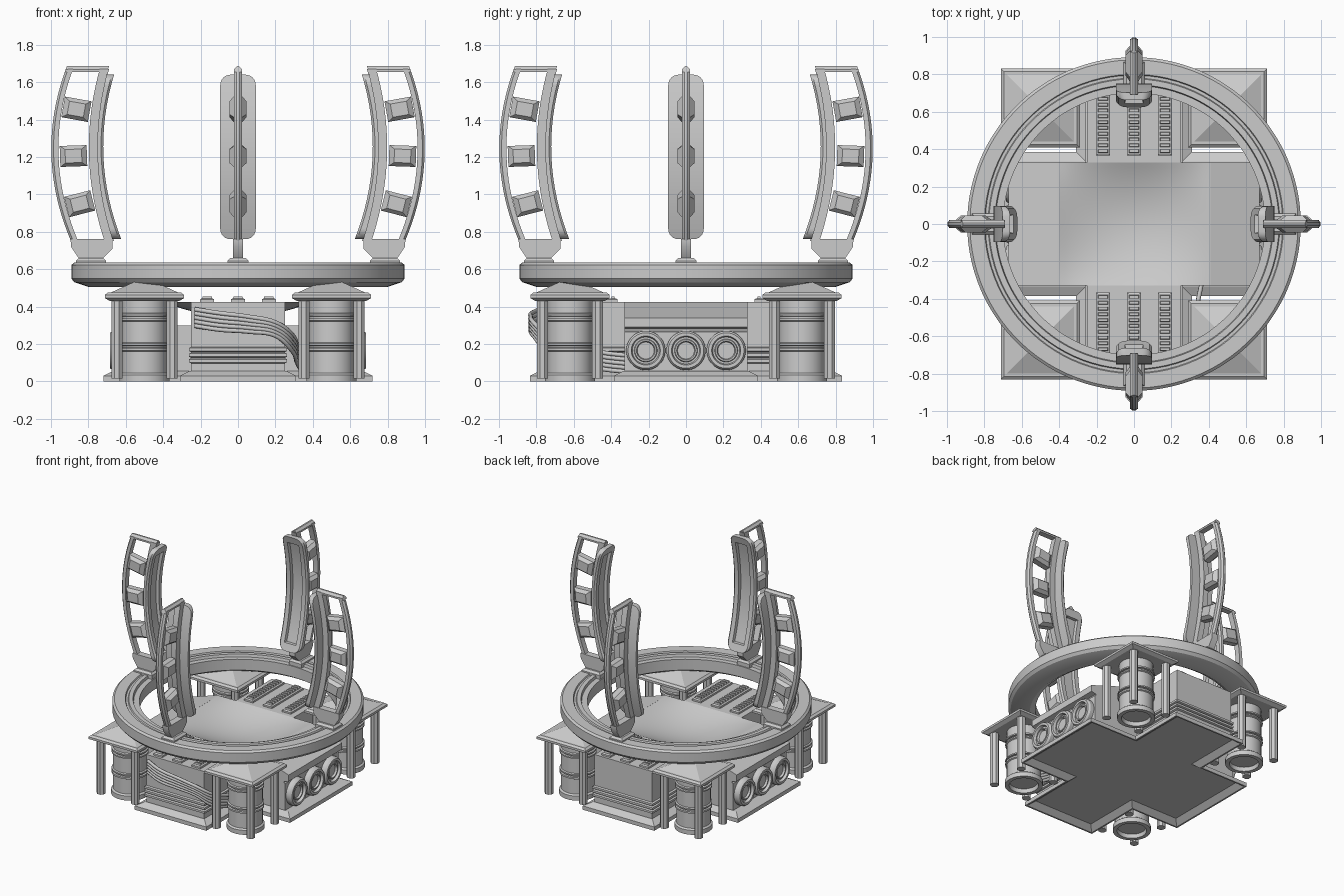
import bpy, bmesh, math
from mathutils import Matrix, Vector

if "Cube" in bpy.data.objects:
    bpy.data.objects.remove(bpy.data.objects["Cube"])


def build(name, parts, mat=Matrix(), angle=32):
    """One mesh object from lofts; each part is (rings, loop) with equal-length rings."""
    bm = bmesh.new()
    for rings, loop in parts:
        vs = [[bm.verts.new(mat @ Vector(p)) for p in r] for r in rings]
        n, m = len(rings[0]), len(rings)
        for i in range(m if loop else m - 1):
            a, b = vs[i], vs[(i + 1) % m]
            for j in range(n):
                k = (j + 1) % n
                bm.faces.new((a[j], a[k], b[k], b[j]))
        if not loop:
            bm.faces.new(vs[0])
            bm.faces.new(vs[-1])
    bmesh.ops.recalc_face_normals(bm, faces=bm.faces)
    return finish(name, bm, angle)


def finish(name, bm, angle):
    me = bpy.data.meshes.new(name)
    bm.to_mesh(me)
    bm.free()
    me.shade_smooth()
    me.set_sharp_from_angle(angle=math.radians(angle))
    ob = bpy.data.objects.new(name, me)
    bpy.context.collection.objects.link(ob)
    return ob


def rect(x, y, z, cx=0, cy=0):
    return [(cx - x, cy - y, z), (cx + x, cy - y, z), (cx + x, cy + y, z), (cx - x, cy + y, z)]


def box(x, y, z0, z1, cx=0, cy=0):
    return ([rect(x, y, z0, cx, cy), rect(x, y, z1, cx, cy)], False)


def lathe(profile, n, loop=False):
    t = [2 * math.pi * (i + .5) / n for i in range(n)]
    return ([[(r * math.cos(a), r * math.sin(a), z) for a in t] for r, z in profile], loop)


def slab(poly, h):
    """xz polygon extruded along y."""
    return ([[(x, -h, z) for x, z in poly], [(x, h, z) for x, z in poly]], False)


def plus(z, d=0):
    """Cross outline, inset by d."""
    X, Y, xw, yw = .72 - d, .835 - d, .31 - d, .385 - d
    q = [(X, -yw), (X, yw), (xw, yw), (xw, Y), (-xw, Y), (-xw, yw),
         (-X, yw), (-X, -yw), (-xw, -yw), (-xw, -Y), (xw, -Y), (xw, -yw)]
    return [(x, y, z) for x, y in q]


# cross-shaped plinth, slightly hollow below
build("plinth", [([plus(.035, .055), plus(0, .012), plus(0), plus(.03), plus(.055, .05)], False)], angle=10)

# side housing with sloping shoulders; front and back housings with ribs
half = [(.64, .045), (.64, .265), (.63, .27), (.63, .28), (.67, .29), (.67, .34), (.41, .425), (.4, .425), (.4, .3)]
build("side_housing", [slab(half + [(-x, z) for x, z in reversed(half)], .33)], angle=10)
for s in (1, -1):
    build("end_housing", [box(.25, .2225, .045, .425, 0, s * .5525)])
build("housing_ribs", [([rect(.25, .775, z - .014), rect(.262, .787, z - .008),
                         rect(.262, .787, z + .008), rect(.25, .775, z + .014)], False)
                       for z in (.11, .14, .17)])

# shallow dished floor in the middle
bm = bmesh.new()
bmesh.ops.create_grid(bm, x_segments=24, y_segments=24, size=1)
for v in bm.verts:
    u, w = v.co.x, v.co.y
    v.co = (u * .402, w * .33, .425 - .08 * (1 - u * u) * (1 - w * w))
finish("dished_floor", bm, 32)

# round ports on both sides
port = [(.105, 0), (.105, .05), (.095, .065), (.078, .065), (.072, .045),
        (.062, .045), (.058, .055), (.05, .055), (.045, .04)]
for s in (1, -1):
    for i in (-1, 0, 1):
        m = Matrix.Translation((s * .62, i * .215, .165)) @ Matrix.Rotation(s * math.pi / 2, 4, 'Y')
        build("side_port", [lathe(port, 32)], m)

# toothed strips on the front and back decks
for s in (1, -1):
    for x in (-.165, 0, .165):
        parts = [([rect(.038, .195, .42, x, s * .56), rect(.038, .195, .438, x, s * .56),
                   rect(.03, .187, .443, x, s * .56)], False)]
        for i in range(12):
            y = s * (.39 + i * .031)
            parts.append(([rect(.028, .01, .44, x, y), rect(.024, .007, .455, x, y)], False))
        build("deck_strip", parts)

# corner pillars: drum, four poles, pyramid cap
drum = [(.1, .03), (.105, 0), (.135, 0), (.135, .035), (.122, .045), (.122, .16), (.132, .165),
        (.132, .178), (.118, .18), (.118, .19), (.132, .192), (.132, .202), (.122, .207), (.122, .32),
        (.132, .325), (.132, .335), (.118, .337), (.118, .347), (.132, .349), (.132, .36),
        (.122, .365), (.122, .44)]
for sx in (1, -1):
    for sy in (1, -1):
        m = Matrix.Translation((sx * .5, sy * .62, 0))
        build("pillar_drum", [lathe(drum, 32)], m)
        build("pillar_cap", [([rect(.185, .185, .43), rect(.212, .212, .445), rect(.212, .212, .462),
                               rect(.196, .196, .475), rect(.18, .18, .475), rect(.004, .004, .555)], False)],
              m, 10)
        for px in (.148, -.148):
            for py in (.148, -.148):
                build("pillar_pole", [lathe([(.032, .015), (.032, .435)], 8)],
                      m @ Matrix.Translation((px, py, 0)), 20)

# big ring
ring = [(.7, .53), (.74, .505), (.8, .505), (.875, .53), (.892, .55), (.892, .622), (.877, .635),
        (.8, .635), (.795, .625), (.78, .625), (.775, .635), (.745, .635), (.74, .615), (.7, .615)]
build("ring", [lathe(ring, 96, True)], angle=20)


# curved fins
def bow(a, b, c):
    """Quadratic through x=a at z .755, b at 1.22, c at 1.685."""
    def f(z):
        t = (z - 1.22) / .465
        return b + (c - a) / 2 * t + ((a + c) / 2 - b) * t * t
    return f


outer, inner, pad_in = bow(.895, .998, .915), bow(.67, .752, .69), bow(.622, .72, .648)
zs = [.75 + i * (1.67 - .75) / 20 for i in range(21)]
H = .022
rail = [[(outer(z) - .038, -H, z), (outer(z) - .012, -H, z), (outer(z), -.008, z), (outer(z), .008, z),
         (outer(z) - .012, H, z), (outer(z) - .038, H, z)] for z in zs]
spine = [[(inner(z) - .005, -H, z), (inner(z) + .045, -H, z), (inner(z) + .045, H, z),
          (inner(z) - .005, H, z)] for z in zs]
top_bar = [[(inner(z), -h, z), (outer(z), -h, z), (outer(z), h, z), (inner(z), h, z)]
           for z, h in ((1.655, H), (1.668, H), (1.685, .006))]
base = [(.67, .76), (.895, .76), (.893, .72), (.85, .655), (.725, .655), (.67, .71)]

# pad: rounded ends, shallow channel on the inward face
z0, z1, W, R = .76, 1.64, .095, .055
rows = []
for i in range(7):
    rows.append((z0 + R * (1 - math.cos(i * math.pi / 12)), W - R + R * math.sin(i * math.pi / 12), 0))
rows += [(z0 + R + .001, W, 1)]
rows += [(z0 + R + (z1 - z0 - 2 * R) * i / 14, W, 1) for i in range(1, 14)]
rows += [(z1 - R - .001, W, 1)]
rows += [(z0 + z1 - z, w, 0) for z, w, d in reversed(rows[:7])]
pad = []
for z, w, d in rows:
    a, o, wi = pad_in(z), inner(z), w * .52
    r = a + .022 * d
    pad.append([(o, -w, z), (a + .012, -w, z), (a, -w * .88, z), (a, -wi, z), (r, -wi * .9, z),
                (r, wi * .9, z), (a, wi, z), (a, w * .88, z), (a + .012, w, z), (o, w, z)])


def block(z):
    """Raised square boss between the rails, tilted with the bow."""
    cx = (inner(z) + .045 + outer(z) - .035) / 2
    t = math.atan((outer(z + .05) - outer(z - .05)) / .1)
    rings = []
    for y, hx, hz in ((-.046, .044, .036), (-H, .072, .056), (H, .072, .056), (.046, .044, .036)):
        rings.append([(cx + u * hx * math.cos(t) + v * hz * math.sin(t), y,
                       z - u * hx * math.sin(t) + v * hz * math.cos(t))
                      for u, v in ((-1, -1), (1, -1), (1, 1), (-1, 1))])
    return (rings, False)


for k in range(4):
    m = Matrix.Rotation(k * math.pi / 2, 4, 'Z')
    build("fin_frame", [(rail, False), (spine, False), (top_bar, False), slab(base, .026)], m)
    build("fin_blocks", [block(z) for z in (.95, 1.205, 1.455)], m, 20)
    build("fin_pad", [(pad, False)], m)
    build("fin_foot", [([rect(.08, .055, .615, .787), rect(.08, .055, .645, .787),
                         rect(.065, .04, .66, .787)], False)], m)

# cable bundle draped over the front and round to the right side
for i in range(5):
    d = i * .022
    path = [(-.23, -.785, .385 - d), (-.1, -.825, .365 - d), (.06, -.83, .345 - d * .9),
            (.2, -.815, .315 - d * .8), (.29, -.74, .25 - d), (.315, -.6, .19 - d),
            (.335, -.45, .155 - d), (.36, -.325, .14 - d)]
    cu = bpy.data.curves.new("cable", 'CURVE')
    cu.dimensions = '3D'
    cu.bevel_depth = .012
    cu.bevel_resolution = 2
    cu.resolution_u = 6
    cu.use_fill_caps = True
    sp = cu.splines.new('BEZIER')
    sp.bezier_points.add(len(path) - 1)
    for bp, co in zip(sp.bezier_points, path):
        bp.co = co
        bp.handle_left_type = bp.handle_right_type = 'AUTO'
    bpy.context.collection.objects.link(bpy.data.objects.new("cable", cu))
